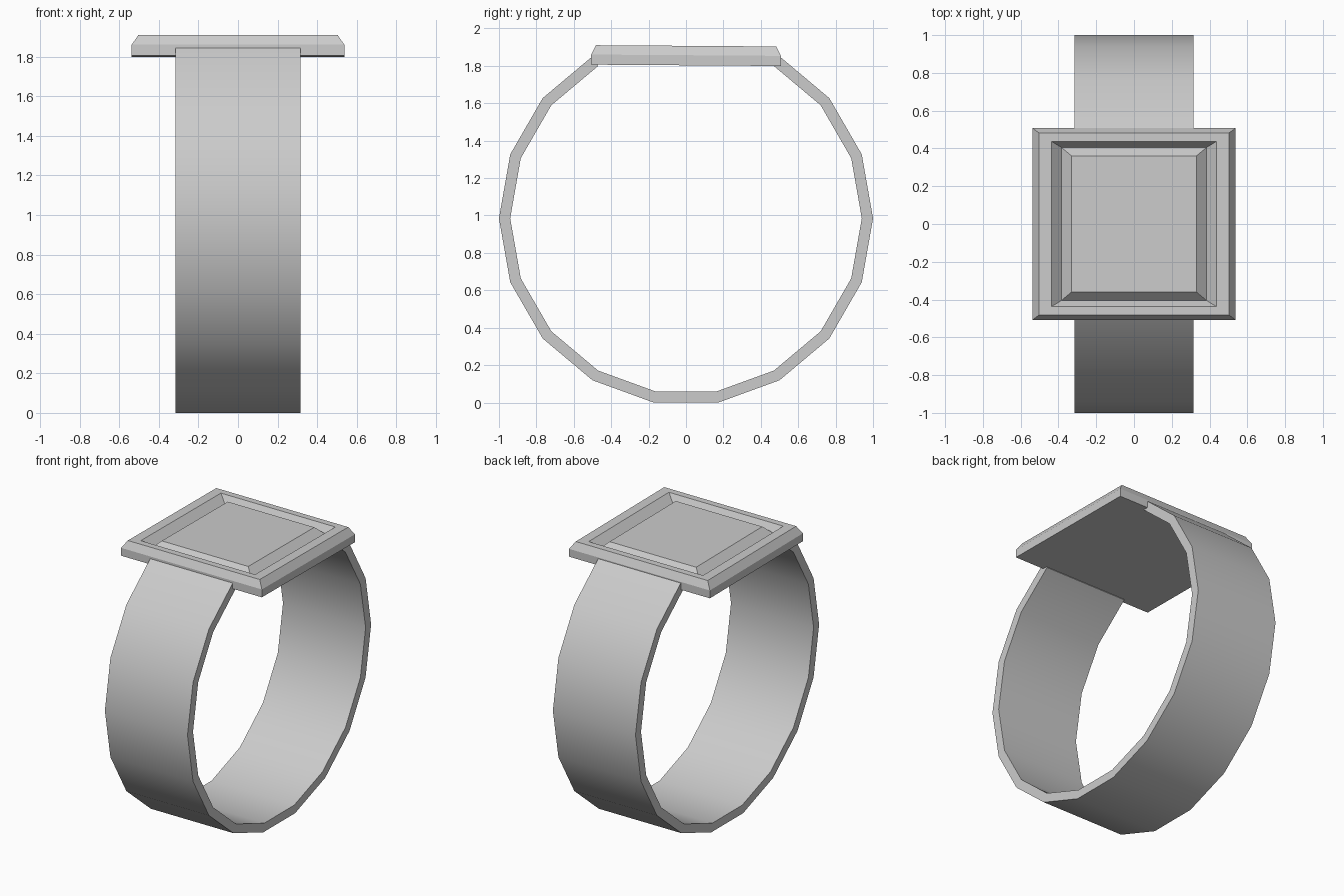
import bpy, bmesh, math

if "Cube" in bpy.data.objects:
    bpy.data.objects.remove(bpy.data.objects["Cube"])

CENTRE_Z = 0.985


def finish(name, bm, smooth=False):
    bmesh.ops.recalc_face_normals(bm, faces=bm.faces)
    mesh = bpy.data.meshes.new(name)
    bm.to_mesh(mesh)
    bm.free()
    obj = bpy.data.objects.new(name, mesh)
    bpy.context.collection.objects.link(obj)
    if smooth:
        bpy.ops.object.select_all(action='DESELECT')
        obj.select_set(True)
        bpy.context.view_layer.objects.active = obj
        bpy.ops.object.shade_smooth_by_angle(angle=math.radians(30))
    return obj


def loft(bm, loops):
    """Bridge consecutive vertex loops and cap both ends."""
    for a, b in zip(loops, loops[1:]):
        n = len(a)
        for i in range(n):
            j = (i + 1) % n
            bm.faces.new((a[i], a[j], b[j], b[i]))
    bm.faces.new(loops[0])
    bm.faces.new(loops[-1])


# Band: 18-sided ring, open where the top plate sits
bm = bmesh.new()
sections = []
for step in range(16):
    a = math.radians(60 - 20 * step)
    c, s = math.cos(a), math.sin(a)
    sections.append([bm.verts.new((x, r * c, CENTRE_Z + r * s))
                     for x, r in ((-0.315, 1), (0.315, 1), (0.315, 0.94), (-0.315, 0.94))])
loft(bm, sections)
finish("ring_band", bm, smooth=True)

# Top plate: bevelled rim, V groove and raised flat centre (half x, half y, z)
bm = bmesh.new()
profile = [(0.537, 0.507, -0.051), (0.537, 0.507, 0.003), (0.503, 0.482, 0.053),
           (0.436, 0.437, 0.053), (0.384, 0.405, 0.003), (0.33, 0.36, 0.051)]
loops = [[bm.verts.new((sx * hx, sy * hy, z))
          for sx, sy in ((-1, -1), (1, -1), (1, 1), (-1, 1))] for hx, hy, z in profile]
loft(bm, loops)
plate = finish("top_plate", bm)
plate.location = (0, 0, 1.854)
plate.rotation_euler.x = math.radians(-0.4)
